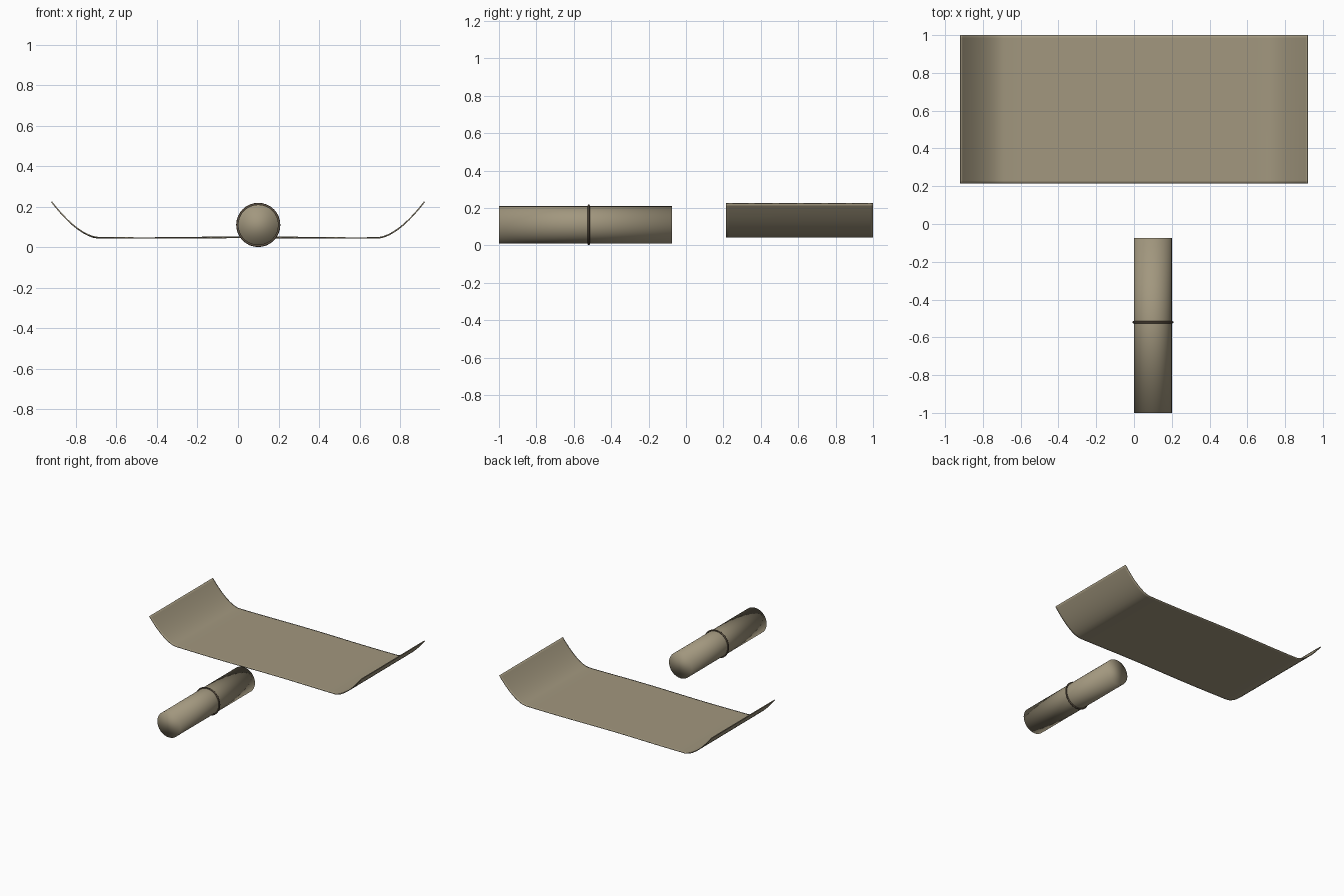
import bpy, bmesh, math

cube = bpy.data.objects.get("Cube")
if cube:
    bpy.data.objects.remove(cube, do_unlink=True)


def make_material(name, rgb):
    mat = bpy.data.materials.new(name)
    mat.use_nodes = True
    mat.diffuse_color = (*rgb, 1)
    bsdf = mat.node_tree.nodes["Principled BSDF"]
    bsdf.inputs["Base Color"].default_value = (*rgb, 1)
    bsdf.inputs["Roughness"].default_value = 0.8
    return mat


cloth = make_material("tan cloth", (0.36, 0.31, 0.21))
cord = make_material("dark brown cord", (0.10, 0.075, 0.05))


def finish(obj, name, mat):
    obj.name = name
    obj.data.materials.append(mat)
    for poly in obj.data.polygons:
        poly.use_smooth = True


# Unrolled mat: flat sheet whose two ends curl upward
HALF, FLAT, FRONT, BACK = 0.92, 0.69, 0.215, 1.0


def sheet_height(x, y):
    t = max(0, (abs(x) - FLAT) / (HALF - FLAT))
    ripple = 0.002 * math.sin(6 * x + 2 * y)
    return 0.047 + ripple * (1 - t) + 0.177 * t ** 1.7


half_xs = [FLAT * i / 10 for i in range(1, 11)]
half_xs += [FLAT + (HALF - FLAT) * i / 9 for i in range(1, 10)] + [HALF - 0.01]
xs = sorted([-x for x in half_xs] + [0] + half_xs)
ys = [FRONT, FRONT + 0.015] + [FRONT + (BACK - FRONT) * i / 6 for i in range(1, 6)]
ys += [BACK - 0.015, BACK]

bm = bmesh.new()
rows = [[bm.verts.new((x, y, sheet_height(x, y))) for x in xs] for y in ys]
for low, high in zip(rows, rows[1:]):
    for i in range(len(xs) - 1):
        bm.faces.new((low[i], low[i + 1], high[i + 1], high[i]))
mesh = bpy.data.meshes.new("unrolled_mat")
bm.to_mesh(mesh)
bm.free()
mat_obj = bpy.data.objects.new("unrolled_mat", mesh)
bpy.context.collection.objects.link(mat_obj)
solid = mat_obj.modifiers.new("thickness", "SOLIDIFY")
solid.thickness = 0.006
solid.offset = 0
finish(mat_obj, "unrolled_mat", cloth)

# Rolled mat: softly shaded cylinder lying along y
bpy.ops.mesh.primitive_cylinder_add(vertices=32, radius=0.1, depth=0.925,
                                    location=(0.1, -0.5375, 0.11),
                                    rotation=(math.pi / 2, 0, 0))
finish(bpy.context.object, "rolled_mat", cloth)

# Cord tied around the middle of the roll
bpy.ops.mesh.primitive_torus_add(major_radius=0.103, minor_radius=0.006,
                                 major_segments=32, minor_segments=8,
                                 location=(0.1, -0.52, 0.11),
                                 rotation=(math.pi / 2, 0, 0))
finish(bpy.context.object, "roll_cord", cord)
